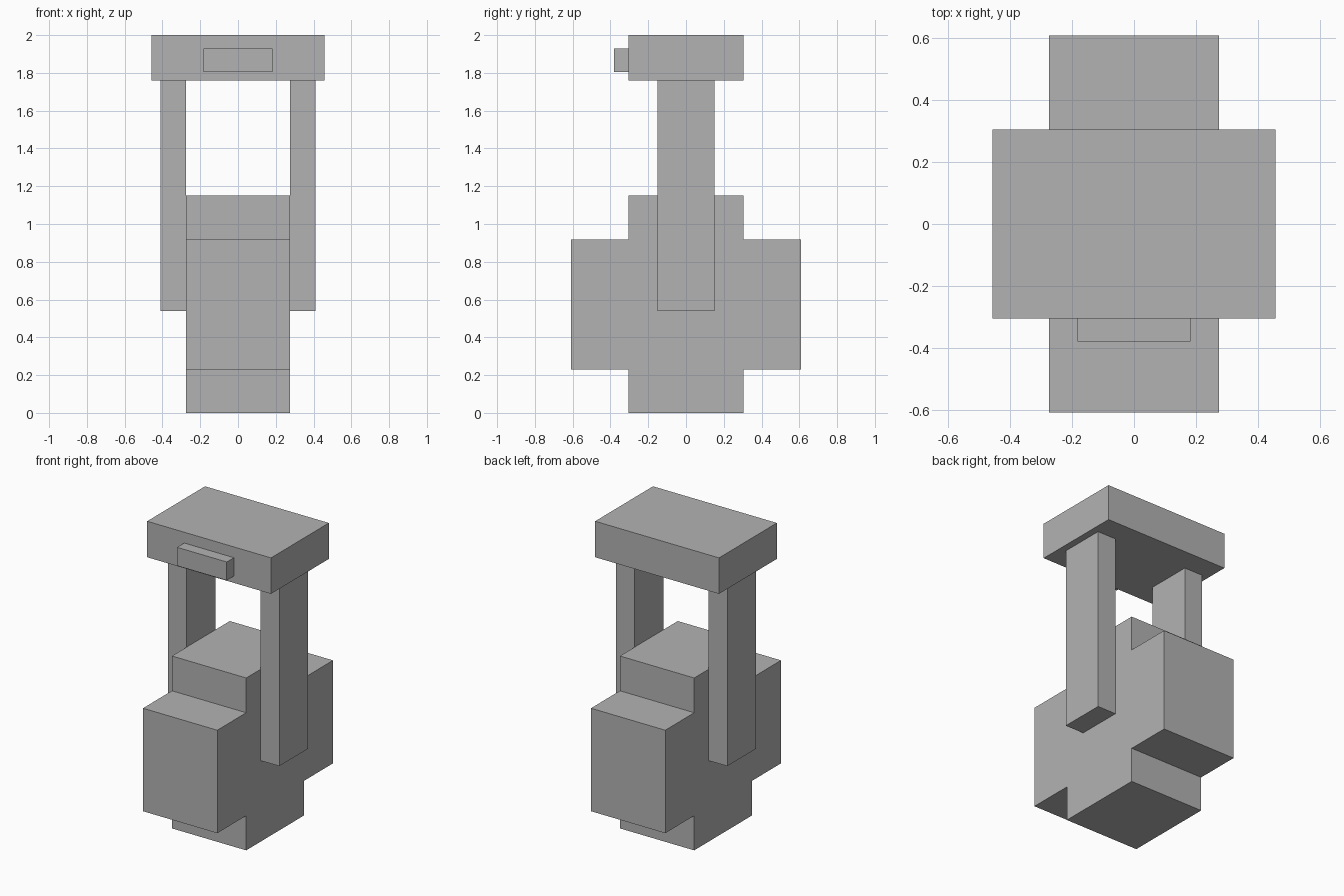
import bpy
import bmesh

cube = bpy.data.objects.get("Cube")
if cube:
    bpy.data.objects.remove(cube, do_unlink=True)

grey = bpy.data.materials.new("plain_grey")
grey.use_nodes = True
colour = (0.45, 0.45, 0.45, 1)
grey.diffuse_color = colour
grey.node_tree.nodes["Principled BSDF"].inputs["Base Color"].default_value = colour


def extrude_profile(name, profile, x0, x1):
    """Extrude a closed (y, z) outline from x0 to x1."""
    bm = bmesh.new()
    face = bm.faces.new([bm.verts.new((x0, y, z)) for y, z in profile])
    side = bmesh.ops.extrude_face_region(bm, geom=[face])["geom"]
    verts = [g for g in side if isinstance(g, bmesh.types.BMVert)]
    bmesh.ops.translate(bm, verts=verts, vec=(x1 - x0, 0, 0))
    bmesh.ops.recalc_face_normals(bm, faces=bm.faces)
    mesh = bpy.data.meshes.new(name)
    bm.to_mesh(mesh)
    bm.free()
    mesh.materials.append(grey)
    obj = bpy.data.objects.new(name, mesh)
    bpy.context.collection.objects.link(obj)
    return obj


def box(name, x, y, z):
    return extrude_profile(
        name, [(y[0], z[0]), (y[1], z[0]), (y[1], z[1]), (y[0], z[1])], *x)


half_width = 0.274   # half width of the body
core, wing = 0.305, 0.61   # half depths of the body steps
low, high, top = 0.231, 0.918, 1.15

# Body: stepped cross-shaped block
half = [(core, 0), (core, low), (wing, low), (wing, high), (core, high), (core, top)]
outline = half + [(-y, z) for y, z in reversed(half)]
extrude_profile("body", outline, -half_width, half_width)

# Side posts
for name, s in (("left_post", 1), ("right_post", -1)):
    box(name, sorted((s * half_width, s * 0.411)), (-0.152, 0.152), (0.54, 1.76))

# Top slab and its front tab
box("top_slab", (-0.457, 0.457), (-core, core), (1.76, 2))
box("front_tab", (-0.183, 0.183), (-0.38, -core), (1.805, 1.928))
